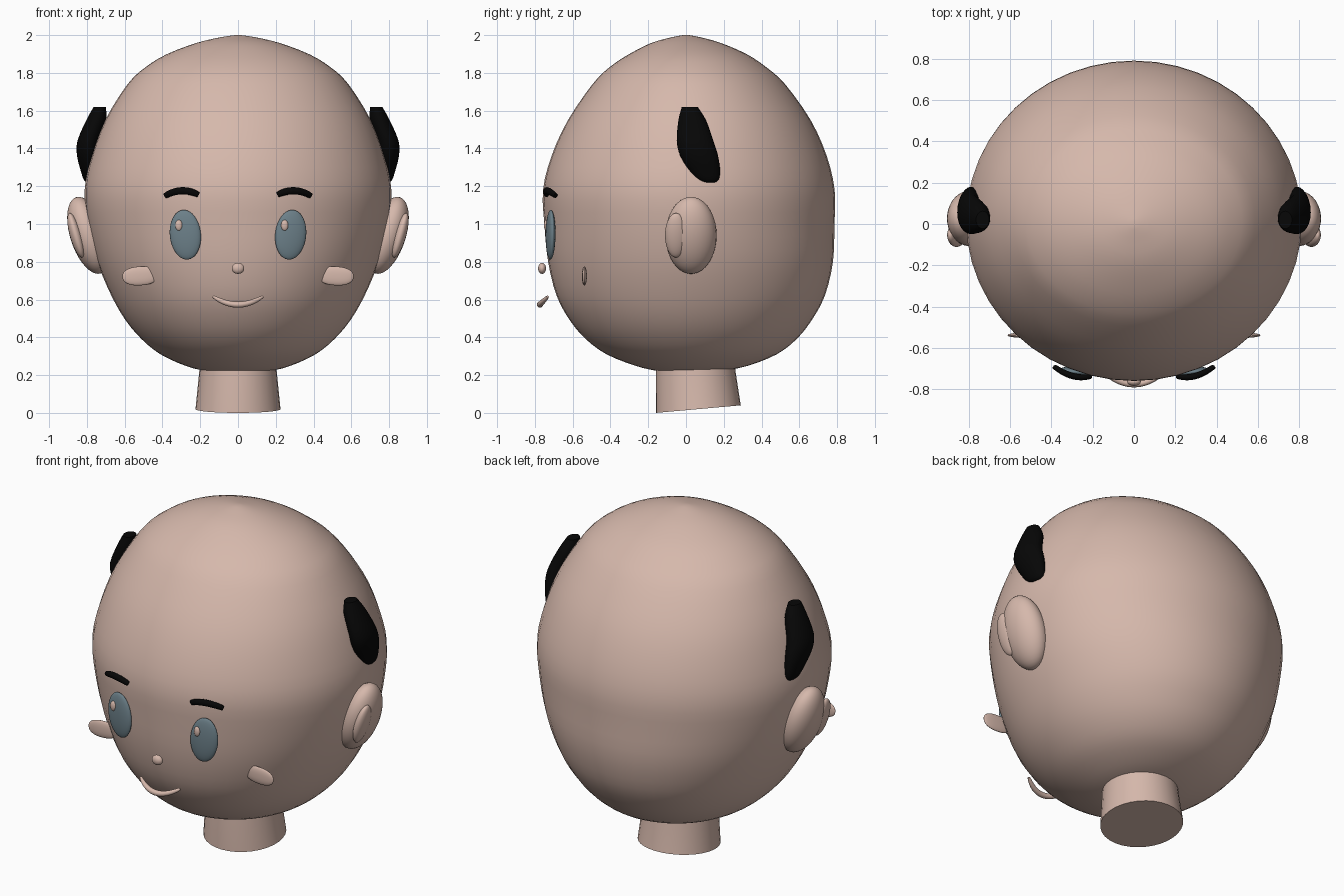
import bpy, bmesh
from math import sin, cos, pi, radians
from mathutils import Matrix, Vector, Euler

cube = bpy.data.objects.get("Cube")
if cube:
    bpy.data.objects.remove(cube, do_unlink=True)


def material(name, rgb, rough=0.6):
    m = bpy.data.materials.new(name)
    m.use_nodes = True
    m.diffuse_color = (*rgb, 1)
    bsdf = next(n for n in m.node_tree.nodes if n.type == 'BSDF_PRINCIPLED')
    bsdf.inputs["Base Color"].default_value = (*rgb, 1)
    bsdf.inputs["Roughness"].default_value = rough
    return m


SKIN = material("skin", (0.67, 0.48, 0.41))
IRIS = material("eye blue grey", (0.15, 0.215, 0.25))
HAIR = material("black hair", (0.002, 0.002, 0.002))


def finish(name, bm, mat):
    """Turn a bmesh into a smooth-shaded object."""
    bmesh.ops.recalc_face_normals(bm, faces=bm.faces)
    mesh = bpy.data.meshes.new(name)
    bm.to_mesh(mesh)
    bm.free()
    mesh.materials.append(mat)
    ob = bpy.data.objects.new(name, mesh)
    bpy.context.collection.objects.link(ob)
    bpy.ops.object.select_all(action='DESELECT')
    ob.select_set(True)
    bpy.context.view_layer.objects.active = ob
    bpy.ops.object.shade_smooth_by_angle(angle=radians(45))
    return ob


def skin_rings(name, rings, mat):
    """Bridge lists of points into a closed, capped tube."""
    bm = bmesh.new()
    loops = [[bm.verts.new(p) for p in ring] for ring in rings]
    n = len(loops[0])
    for a, b in zip(loops, loops[1:]):
        for i in range(n):
            j = (i + 1) % n
            bm.faces.new((a[i], a[j], b[j], b[i]))
    bm.faces.new(loops[0])
    bm.faces.new(loops[-1])
    return finish(name, bm, mat)


def smooth_rows(rows, steps=3):
    """Insert rows along a smooth curve through the given ones."""
    out = []
    for i in range(len(rows) - 1):
        quad = [rows[max(i - 1, 0)], rows[i], rows[i + 1],
                rows[min(i + 2, len(rows) - 1)]]
        for s in range(steps):
            t = s / steps
            out.append([b + t / 2 * (c - a + t * (2 * a - 5 * b + 4 * c - d
                        + t * (3 * b - 3 * c + d - a)))
                        for a, b, c, d in zip(*quad)])
    return out + [rows[-1]]


def oval(cx, cy, z, rx, ry, n=48, slope=0):
    pts = []
    for i in range(n):
        a = 2 * pi * i / n
        y = ry * sin(a)
        pts.append((cx + rx * cos(a), cy + y, z + slope * y))
    return pts


def ellipsoid(name, loc, size, mat, rot=(0, 0, 0), square=1.0):
    """Ellipsoid; square below 1 makes its x-z outline boxier."""
    bm = bmesh.new()
    bmesh.ops.create_uvsphere(bm, u_segments=32, v_segments=20, radius=1)
    for v in bm.verts:
        for k in (0, 2):
            v.co[k] = (1 if v.co[k] > 0 else -1) * abs(v.co[k]) ** square
    turn = Euler([radians(r) for r in rot]).to_matrix().to_4x4()
    bm.transform(Matrix.Translation(loc) @ turn @ Matrix.Diagonal((*size, 1)))
    return finish(name, bm, mat)


def arc_tube(name, ends, mid, radius, mat, tip=0.5, flat=1.0, steps=16):
    """Tube along a quadratic arc through mid, narrowing to its tips."""
    p, r, m = Vector(ends[0]), Vector(ends[1]), Vector(mid)
    c = 2 * m - (p + r) / 2
    rings = []
    for s in range(steps + 1):
        t = s / steps
        pos = (1 - t) ** 2 * p + 2 * t * (1 - t) * c + t * t * r
        d = ((1 - t) * (c - p) + t * (r - c)).normalized()
        side = d.cross(Vector((0, 1, 0))).normalized()
        out = side.cross(d) * flat
        w = radius * (tip + (1 - tip) * sin(pi * t) ** 0.6)
        rings.append([pos + w * (side * cos(a) + out * sin(a))
                      for a in (2 * pi * i / 12 for i in range(12))])
    return skin_rings(name, rings, mat)


# Head: height, half width, front depth, back depth
head = [
    (0.215, 0.06, 0.06, 0.08), (0.222, 0.17, 0.15, 0.19), (0.25, 0.28, 0.27, 0.33),
    (0.31, 0.41, 0.42, 0.48), (0.39, 0.51, 0.53, 0.585), (0.49, 0.595, 0.615, 0.665),
    (0.62, 0.67, 0.685, 0.735), (0.80, 0.745, 0.73, 0.778), (1.0, 0.795, 0.75, 0.786),
    (1.18, 0.812, 0.757, 0.787), (1.36, 0.775, 0.712, 0.745), (1.55, 0.703, 0.625, 0.66),
    (1.74, 0.585, 0.495, 0.525), (1.83, 0.49, 0.405, 0.425), (1.90, 0.375, 0.3, 0.32),
    (1.96, 0.215, 0.18, 0.18), (1.99, 0.085, 0.07, 0.07), (2.0, 0.015, 0.015, 0.015)]
skin_rings("head", [oval(0, (b - f) / 2, z, w, (b + f) / 2)
                    for z, w, f, b in smooth_rows(head)], SKIN)

# Neck with a slanted cut at the bottom
skin_rings("neck", [oval(0, 0.065, 0.02, 0.225, 0.225, 32, 0.089),
                    oval(0, 0.052, 0.22, 0.205, 0.21, 32),
                    oval(0, 0.05, 0.34, 0.2, 0.2, 32)], SKIN)

# Nose and smiling mouth
ellipsoid("nose", (0, -0.762, 0.765), (0.033, 0.021, 0.029), SKIN)
arc_tube("mouth", [(-0.13, -0.732, 0.615), (0.13, -0.732, 0.615)],
         (0, -0.774, 0.573), 0.016, SKIN, tip=0.45)

# Side locks: y centre, height, x centre, x radius, y radius
lock = [(0.02, 1.62, 0.732, 0.032, 0.042), (0.033, 1.55, 0.75, 0.053, 0.073),
        (0.048, 1.44, 0.79, 0.06, 0.097), (0.07, 1.36, 0.795, 0.057, 0.1),
        (0.1, 1.28, 0.79, 0.042, 0.08), (0.118, 1.235, 0.787, 0.03, 0.055),
        (0.125, 1.22, 0.785, 0.018, 0.03)]

for s, side in ((1, "left"), (-1, "right")):
    # Ear with its inner fold
    ellipsoid(side + "_ear", (s * 0.792, 0.027, 0.94), (0.096, 0.135, 0.212),
              SKIN, (0, s * 18, 0))
    ellipsoid(side + "_ear_fold", (s * 0.858, -0.053, 0.94), (0.032, 0.058, 0.122),
              SKIN, (0, s * 16, 0))
    # Eye and its small highlight
    ellipsoid(side + "_eye", (s * 0.279, -0.717, 0.943), (0.083, 0.024, 0.132),
              IRIS, (0, s * 6, s * 8))
    ellipsoid(side + "_eye_highlight", (s * 0.28 - 0.033, -0.736 - s * 0.004, 0.993),
              (0.019, 0.012, 0.029), SKIN)
    # Eyebrow
    arc_tube(side + "_eyebrow", [(s * 0.21, -0.737, 1.155), (s * 0.385, -0.69, 1.15)],
             (s * 0.297, -0.735, 1.176), 0.019, HAIR, tip=0.75, flat=0.8)
    # Cheek
    ellipsoid(side + "_cheek", (s * 0.518, -0.538, 0.725), (0.094, 0.013, 0.05),
              SKIN, (0, s * 3, 0), 0.86)
    # Lock of hair
    skin_rings(side + "_hair_lock", [oval(s * x, y, z, rx, ry, 24)
                                     for y, z, x, rx, ry in smooth_rows(lock)], HAIR)
